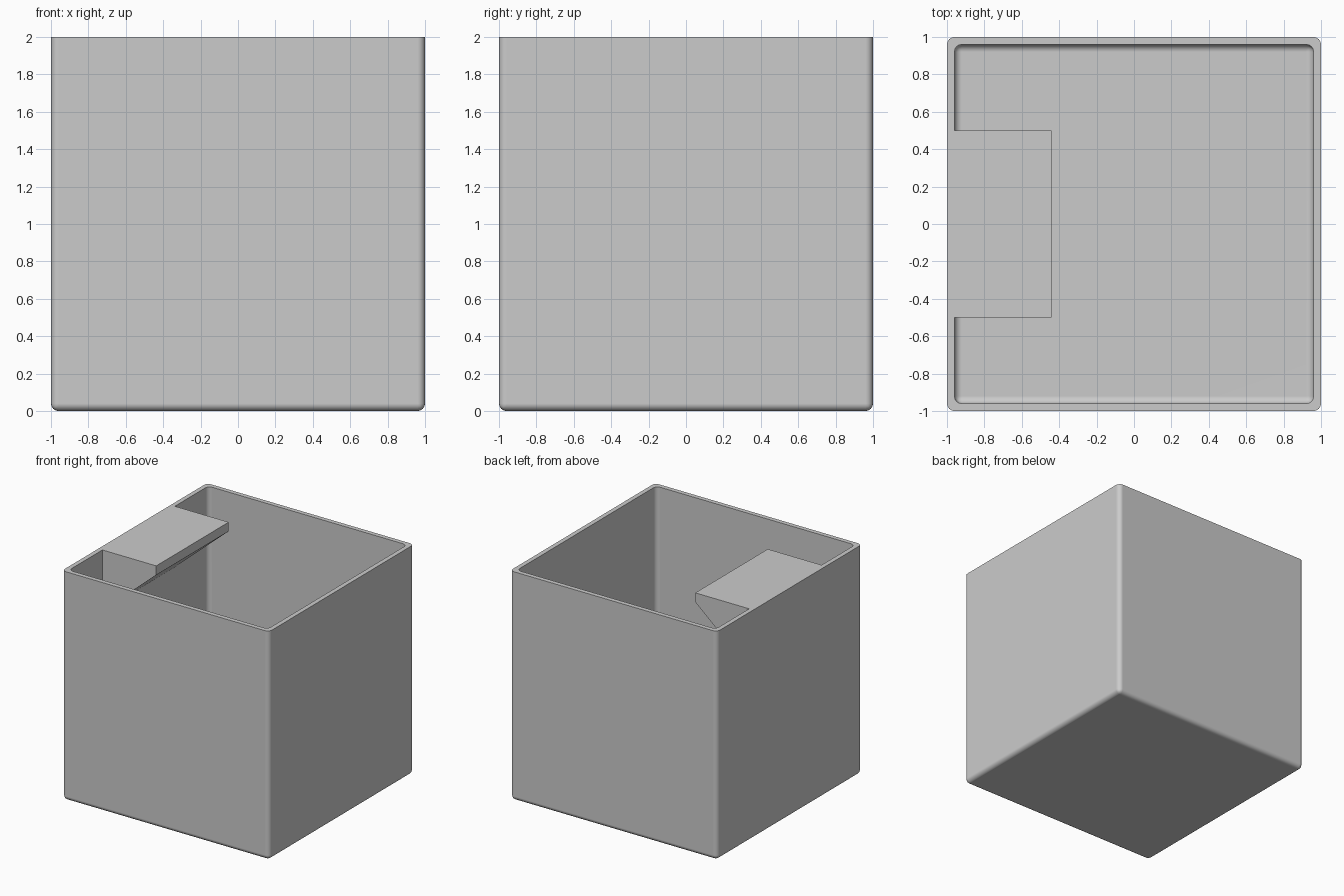
import bpy, bmesh
from math import atan2

cube = bpy.data.objects.get("Cube")
if cube:
    bpy.data.objects.remove(cube, do_unlink=True)

WALL, RADIUS, TOP = 0.04, 0.04, 2.0

grey = bpy.data.materials.new("light grey")
grey.use_nodes = True
colour = (0.6, 0.6, 0.6, 1)
grey.diffuse_color = colour
grey.node_tree.nodes["Principled BSDF"].inputs["Base Color"].default_value = colour


def at_top(item):
    return all(v.co.z > TOP - 0.001 for v in item.verts)


def finish(bm, name):
    bmesh.ops.recalc_face_normals(bm, faces=bm.faces)
    mesh = bpy.data.meshes.new(name)
    bm.to_mesh(mesh)
    bm.free()
    mesh.materials.append(grey)
    obj = bpy.data.objects.new(name, mesh)
    bpy.context.collection.objects.link(obj)
    return obj


def rounded_tub(bm, half, floor):
    """Add an open box with rounded upright and floor edges; return its rim in order."""
    verts = bmesh.ops.create_cube(bm, size=2)["verts"]
    for v in verts:
        v.co.x *= half
        v.co.y *= half
        v.co.z = TOP if v.co.z > 0 else floor
    edges = {e for v in verts for e in v.link_edges}
    bmesh.ops.bevel(bm, geom=[e for e in edges if not at_top(e)], offset=RADIUS,
                    segments=4, profile=0.5, affect="EDGES")
    lid = [f for f in bm.faces if at_top(f)]
    rim = sorted(lid[0].verts, key=lambda v: atan2(v.co.y, v.co.x))
    bmesh.ops.delete(bm, geom=lid, context="FACES_ONLY")
    return rim


# Bin: outer and inner shells joined by a flat rim
bm = bmesh.new()
outer = rounded_tub(bm, 1.0, 0.0)
inner = rounded_tub(bm, 1.0 - WALL, WALL)
for i in range(len(outer)):
    bm.faces.new((outer[i - 1], outer[i], inner[i], inner[i - 1]))
bin_body = finish(bm, "bin_body")
bpy.context.view_layer.objects.active = bin_body
bin_body.select_set(True)
bpy.ops.object.shade_smooth_by_angle(angle=0.6)
flatten = bin_body.modifiers.new("flat walls", "WEIGHTED_NORMAL")
flatten.keep_sharp = True

# Ledge: wedge bracket flush with the rim, sloping back to the wall below
profile = [(WALL - 1, TOP), (-0.44, TOP), (-0.44, TOP - 0.08), (WALL - 1, TOP - 0.53)]
bm = bmesh.new()
side = bm.faces.new([bm.verts.new((x, -0.5, z)) for x, z in profile])
grown = bmesh.ops.extrude_face_region(bm, geom=[side])
for v in grown["geom"]:
    if isinstance(v, bmesh.types.BMVert):
        v.co.y = 0.5
# Close the starting end if the extrusion left it open
bmesh.ops.holes_fill(bm, edges=[e for e in bm.edges if e.is_boundary])
finish(bm, "label_ledge")
